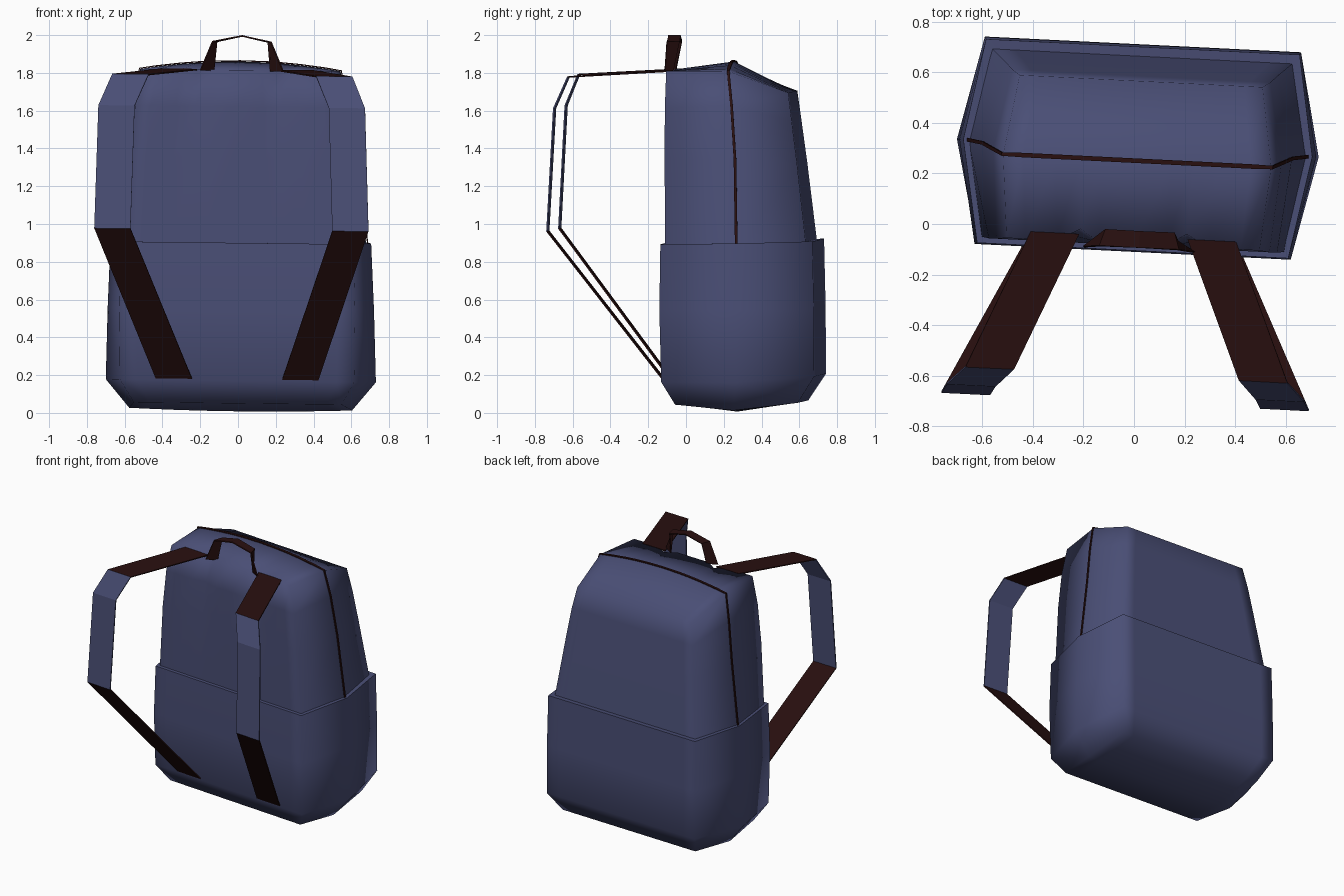
import bpy
import bmesh
import math
from mathutils import Vector

if "Cube" in bpy.data.objects:
    bpy.data.objects.remove(bpy.data.objects["Cube"], do_unlink=True)


def make_material(name, color):
    mat = bpy.data.materials.new(name)
    mat.use_nodes = True
    mat.diffuse_color = color
    mat.node_tree.nodes["Principled BSDF"].inputs["Base Color"].default_value = color
    mat.node_tree.nodes["Principled BSDF"].inputs["Roughness"].default_value = 0.9
    return mat


CANVAS = make_material("navy canvas", (0.068, 0.077, 0.18, 1))
LEATHER = make_material("dark red leather", (0.022, 0.005, 0.005, 1))

# Columns across the front and back panels; DENT marks the two creases
COLUMNS = [-1, -0.85, -0.6, -0.42, -0.26, 0, 0.26, 0.42, 0.6, 0.85, 1]
DENT = 0.42


def place(x, y, z):
    """The bag stands slightly turned and leaning."""
    return Vector((x + 0.05 * y, y - 0.05 * x, z - 0.012 * x))


def finish(bm, name, mats, smooth_angle=None):
    bmesh.ops.recalc_face_normals(bm, faces=bm.faces)
    mesh = bpy.data.meshes.new(name)
    bm.to_mesh(mesh)
    bm.free()
    obj = bpy.data.objects.new(name, mesh)
    bpy.context.collection.objects.link(obj)
    for mat in mats:
        mesh.materials.append(mat)
    if smooth_angle:
        bpy.ops.object.select_all(action="DESELECT")
        obj.select_set(True)
        bpy.context.view_layer.objects.active = obj
        bpy.ops.object.shade_smooth_by_angle(angle=math.radians(smooth_angle))
    return obj


def shell(name, rings, crown):
    """Loft six-sided rings and close the last one with a ridged cap.
    Each ring holds (half width, y, z) for front, middle and back, then a dent depth."""
    bm = bmesh.new()
    loops = []
    for front, middle, back, dent in rings:
        rows = []
        for width, y, z in (front, back):
            row = []
            for u in COLUMNS:
                push = dent if (y < 0 and abs(u) == DENT) else 0
                row.append(bm.verts.new(place(u * width, y + push, z)))
            rows.append(row)
        mw, my, mz = middle
        right = bm.verts.new(place(mw, my, mz))
        left = bm.verts.new(place(-mw, my, mz))
        loops.append(rows[0] + [right] + rows[1][::-1] + [left])
    for a, b in zip(loops, loops[1:]):
        for i in range(len(a)):
            j = (i + 1) % len(a)
            bm.faces.new((a[i], a[j], b[j], b[i]))
    # Cap: front row, middle ridge, back row
    n = len(COLUMNS)
    last = loops[-1]
    front_row, back_row = last[:n], last[n + 1:2 * n + 1][::-1]
    mw, my, mz = rings[-1][1]
    ridge = [bm.verts.new(place(u * mw, my, mz + crown * (1 - u * u))) for u in COLUMNS[1:-1]]
    ridge = [last[-1]] + ridge + [last[n]]
    for a, b in ((front_row, ridge), (ridge, back_row)):
        for i in range(n - 1):
            bm.faces.new((a[i], a[i + 1], b[i + 1], b[i]))
    return finish(bm, name, [CANVAS], 85)


def ribbon(name, path, red_segments, thickness=0.008):
    """Flat band through (centre, half-width vector) pairs."""
    bm = bmesh.new()
    pairs = []
    for centre, half in path:
        c, h = Vector(centre), Vector(half)
        pairs.append((bm.verts.new(place(*(c - h))), bm.verts.new(place(*(c + h)))))
    for i, (a, b) in enumerate(zip(pairs, pairs[1:])):
        face = bm.faces.new((a[0], a[1], b[1], b[0]))
        face.material_index = 1 if i in red_segments else 0
    obj = finish(bm, name, [CANVAS, LEATHER])
    solid = obj.modifiers.new("thickness", "SOLIDIFY")
    solid.thickness = thickness
    solid.offset = 0
    return obj


# Upper bag, tapering to a ridged top
shell("upper_bag", [
    ((0.60, -0.08, 0.85), (0.67, 0.30, 0.85), (0.60, 0.67, 0.85), 0),
    ((0.57, -0.085, 1.35), (0.61, 0.29, 1.35), (0.54, 0.615, 1.32), 0),
    ((0.54, -0.085, 1.62), (0.57, 0.27, 1.63), (0.51, 0.585, 1.55), 0.025),
    ((0.50, -0.08, 1.815), (0.53, 0.25, 1.815), (0.48, 0.565, 1.70), 0.05),
], 0.045)

# Lower pocket wrapping the base, with a folded lip; rings run downward
shell("lower_pocket", [
    ((0.56, -0.05, 0.90), (0.64, 0.30, 0.90), (0.56, 0.64, 0.91), 0),
    ((0.615, -0.105, 0.90), (0.69, 0.30, 0.905), (0.62, 0.70, 0.915), 0),
    ((0.625, -0.11, 0.55), (0.705, 0.30, 0.55), (0.625, 0.708, 0.55), 0),
    ((0.62, -0.10, 0.17), (0.715, 0.30, 0.17), (0.625, 0.71, 0.20), 0),
    ((0.55, -0.03, 0.05), (0.59, 0.28, 0.02), (0.56, 0.62, 0.06), 0),
], -0.012)

# Zip seam up both sides and over the ridge
side = [((0.675, 0.30, 0.88), 0), ((0.614, 0.29, 1.35), 0), ((0.574, 0.27, 1.63), 0),
        ((0.534, 0.25, 1.818), 0)]
half = [(p, (0, 0.007, 0)) for p, _ in side]
over = [((0.53 * u, 0.25, 1.819 + 0.045 * (1 - u * u)), (0, 0.009, 0))
        for u in COLUMNS[1:-1]]
mirrored = [((-p[0], p[1], p[2]), h) for p, h in half]
seam_path = mirrored + over + half[::-1]
ribbon("zip_seam", seam_path, range(len(seam_path)), 0.006)

# Shoulder straps
strap = [(0.31, -0.05, 1.815), (0.54, -0.595, 1.785), (0.61, -0.665, 1.62),
         (0.63, -0.70, 0.97), (0.335, -0.10, 0.18)]
for label, sign in (("left", 1), ("right", -1)):
    ribbon(label + "_shoulder_strap",
           [((sign * x, y, z), (0.096, 0, 0)) for x, y, z in strap], (0, 3))

# Carry handle, with its feet twisted outward
handle = [(0.185, -0.08, 1.81, 0.035, 0.02), (0.145, -0.06, 1.965, 0.01, 0.033),
          (0, -0.06, 1.996, 0, 0.033)]
path = [((0.025 - x, y, z), (hx, hy, 0)) for x, y, z, hx, hy in handle]
path += [((0.025 + x, y, z), (-hx, hy, 0)) for x, y, z, hx, hy in handle[1::-1]]
ribbon("carry_handle", path, range(4))
